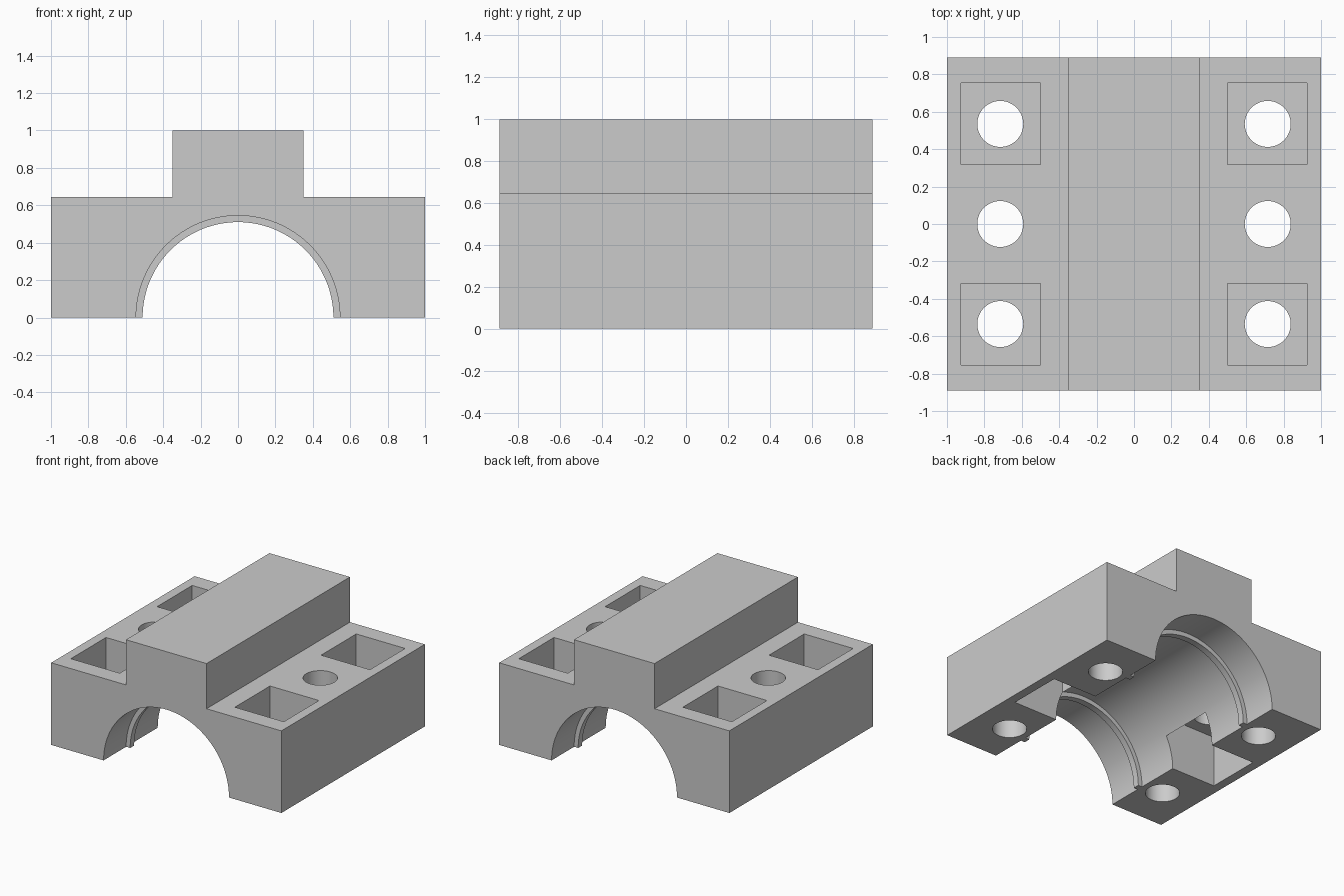
import bpy, bmesh
from math import sin, cos, pi

cube = bpy.data.objects.get("Cube")
if cube:
    bpy.data.objects.remove(cube, do_unlink=True)

DEPTH = 0.89          # half length along y
BORE, RIB_R = 0.545, 0.51
STEP_Z = 0.645
SEGMENTS = 64

grey = bpy.data.materials.new("plain grey")
grey.use_nodes = True
colour = (0.6, 0.6, 0.6, 1)
grey.diffuse_color = colour
grey.node_tree.nodes["Principled BSDF"].inputs["Base Color"].default_value = colour


def arc(radius):
    """Half circle in the xz plane, running from +x over the top to -x."""
    pts = [(radius * cos(pi * i / SEGMENTS), radius * sin(pi * i / SEGMENTS))
           for i in range(SEGMENTS + 1)]
    pts[-1] = (-radius, 0)
    return pts


def make_object(name, bm):
    bmesh.ops.recalc_face_normals(bm, faces=bm.faces)
    mesh = bpy.data.meshes.new(name)
    bm.to_mesh(mesh)
    bm.free()
    mesh.materials.append(grey)
    obj = bpy.data.objects.new(name, mesh)
    bpy.context.collection.objects.link(obj)
    return obj


def extrude_profile(name, profile, y0, y1):
    bm = bmesh.new()
    face = bm.faces.new([bm.verts.new((x, y0, z)) for x, z in profile])
    out = bmesh.ops.extrude_face_region(bm, geom=[face])
    verts = [v for v in out["geom"] if isinstance(v, bmesh.types.BMVert)]
    bmesh.ops.translate(bm, verts=verts, vec=(0, y1 - y0, 0))
    # extruding keeps the start face, which closes the solid
    return make_object(name, bm)


def box(name, x0, x1, y0, y1, z0, z1):
    return extrude_profile(name, [(x0, z0), (x1, z0), (x1, z1), (x0, z1)], y0, y1)


def bolt_cutter(x, y):
    bm = bmesh.new()
    bmesh.ops.create_cone(bm, cap_ends=True, segments=48, radius1=0.123,
                          radius2=0.123, depth=2)
    bmesh.ops.translate(bm, verts=bm.verts, vec=(x, y, 0.3))
    return make_object("bolt_cutter", bm)


def smooth(obj):
    bpy.ops.object.select_all(action='DESELECT')
    obj.select_set(True)
    bpy.context.view_layer.objects.active = obj
    bpy.ops.object.shade_smooth_by_angle(angle=pi / 6)


# Clamp body: stepped block with a half-round bore
outer = [(-1, 0), (-1, STEP_Z), (-0.35, STEP_Z), (-0.35, 1),
         (0.35, 1), (0.35, STEP_Z), (1, STEP_Z), (1, 0)]
body = extrude_profile("clamp_body", outer + arc(BORE), -DEPTH, DEPTH)

# Cutters: nut pockets above at the corners, one below in the middle, bolt holes
cutters = []
for side in (-1, 1):
    a, b = sorted((side * 0.5, side * 0.925))
    for y in (-0.535, 0.535):
        cutters.append(box("nut_pocket_cutter", a, b, y - 0.218, y + 0.218, 0.24, 0.9))
    a, b = sorted((side * 0.485, side * 0.93))
    cutters.append(box("under_pocket_cutter", a, b, -0.218, 0.218, -0.2, 0.40))
    for y in (-0.535, 0, 0.535):
        cutters.append(bolt_cutter(side * 0.715, y))

for cutter in cutters:
    mod = body.modifiers.new("cut", 'BOOLEAN')
    mod.operation = 'DIFFERENCE'
    mod.solver = 'EXACT'
    mod.object = cutter

# Bake the cuts and drop the cutters
bpy.context.view_layer.update()
graph = bpy.context.evaluated_depsgraph_get()
baked = bpy.data.meshes.new_from_object(body.evaluated_get(graph))
body.modifiers.clear()
body.data = baked
for cutter in cutters:
    bpy.data.objects.remove(cutter, do_unlink=True)
smooth(body)

# Thin retaining ribs inside the bore
for name, y in (("front_rib", -0.585), ("back_rib", 0.585)):
    rib = extrude_profile(name, arc(BORE) + arc(RIB_R)[::-1], y - 0.025, y + 0.025)
    smooth(rib)
